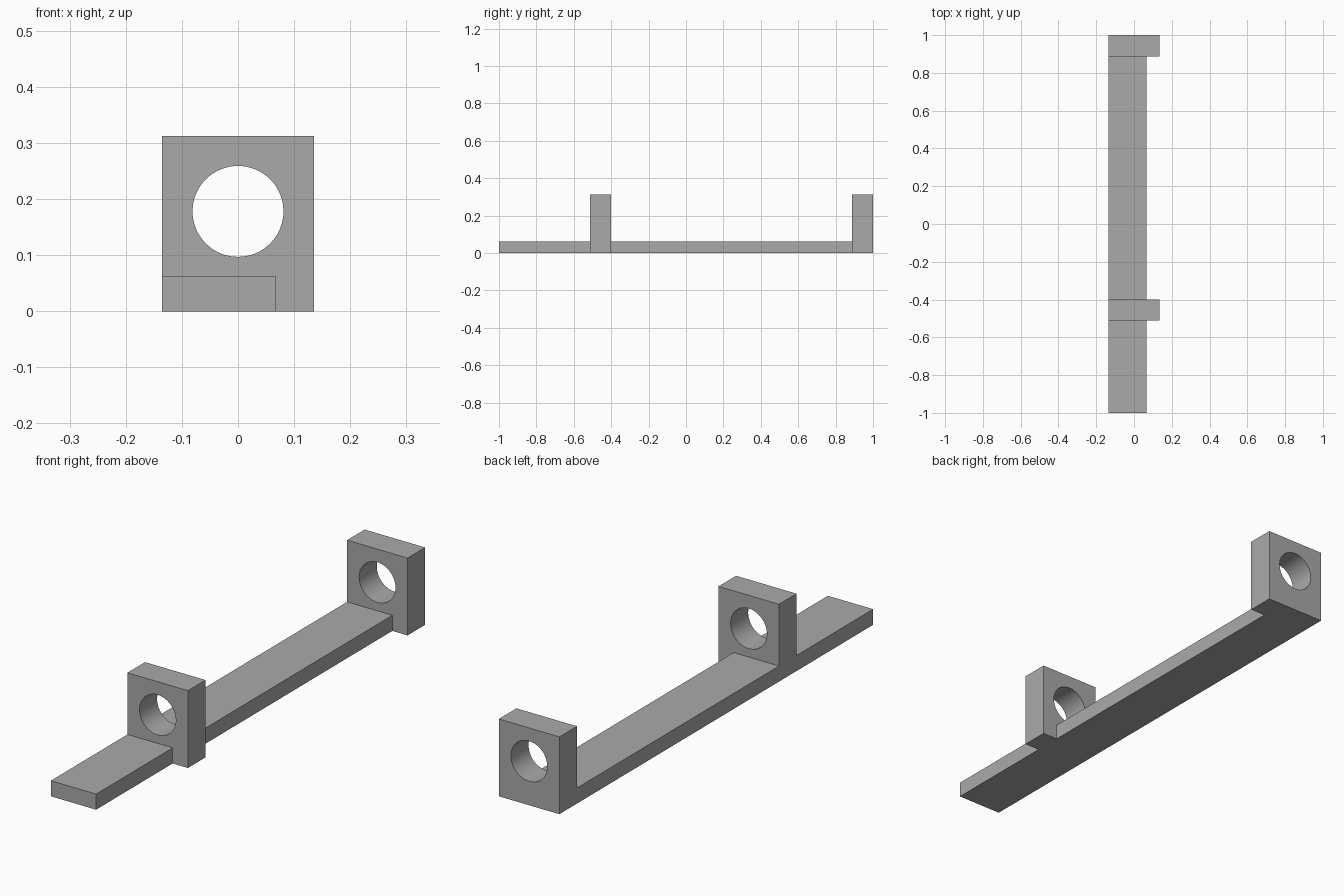
import bpy
from math import pi, radians

old = bpy.data.objects.get("Cube")
if old:
    bpy.data.objects.remove(old, do_unlink=True)

grey = bpy.data.materials.new("plain grey")
grey.use_nodes = True
color = (0.4, 0.4, 0.4, 1)
grey.diffuse_color = color
grey.node_tree.nodes["Principled BSDF"].inputs["Base Color"].default_value = color

HALF_WIDTH = 0.135
RAIL_EDGE = 0.067
RAIL_HEIGHT = 0.063
BLOCK_HEIGHT = 0.312
HOLE_Z, HOLE_RADIUS = 0.178, 0.081
FRONT_BLOCK = (-0.512, -0.4)
BACK_BLOCK = (0.888, 1.0)


def box(name, x, y, z):
    """Box spanning the given (low, high) ranges."""
    spans = (x, y, z)
    bpy.ops.mesh.primitive_cube_add(size=1, location=[(a + b) / 2 for a, b in spans])
    ob = bpy.context.object
    ob.name = ob.data.name = name
    ob.scale = [b - a for a, b in spans]
    bpy.ops.object.transform_apply(location=False, rotation=False, scale=True)
    ob.data.materials.append(grey)
    return ob


def rail(name, y):
    return box(name, (-HALF_WIDTH, RAIL_EDGE), y, (0, RAIL_HEIGHT))


def holder(name, y):
    """Upright block with a round hole bored from front to back."""
    block = box(name, (-HALF_WIDTH, HALF_WIDTH), y, (0, BLOCK_HEIGHT))
    bpy.ops.mesh.primitive_cylinder_add(
        vertices=64, radius=HOLE_RADIUS, depth=0.4,
        location=(0, sum(y) / 2, HOLE_Z), rotation=(pi / 2, 0, 0))
    cutter = bpy.context.object
    cutter.hide_render = True
    cutter.data.materials.append(grey)
    bpy.ops.object.select_all(action='DESELECT')
    block.select_set(True)
    bpy.context.view_layer.objects.active = block
    mod = block.modifiers.new("bore", 'BOOLEAN')
    mod.operation, mod.solver, mod.object = 'DIFFERENCE', 'EXACT', cutter
    bpy.ops.object.modifier_apply(modifier=mod.name)
    bpy.data.objects.remove(cutter, do_unlink=True)
    bpy.ops.object.shade_smooth_by_angle(angle=radians(30))
    return block


# Rail in two lengths, either side of the front holder
rail("front_rail", (-1, FRONT_BLOCK[0]))
rail("middle_rail", (FRONT_BLOCK[1], BACK_BLOCK[0]))

# Bored holders
holder("front_holder", FRONT_BLOCK)
holder("back_holder", BACK_BLOCK)
